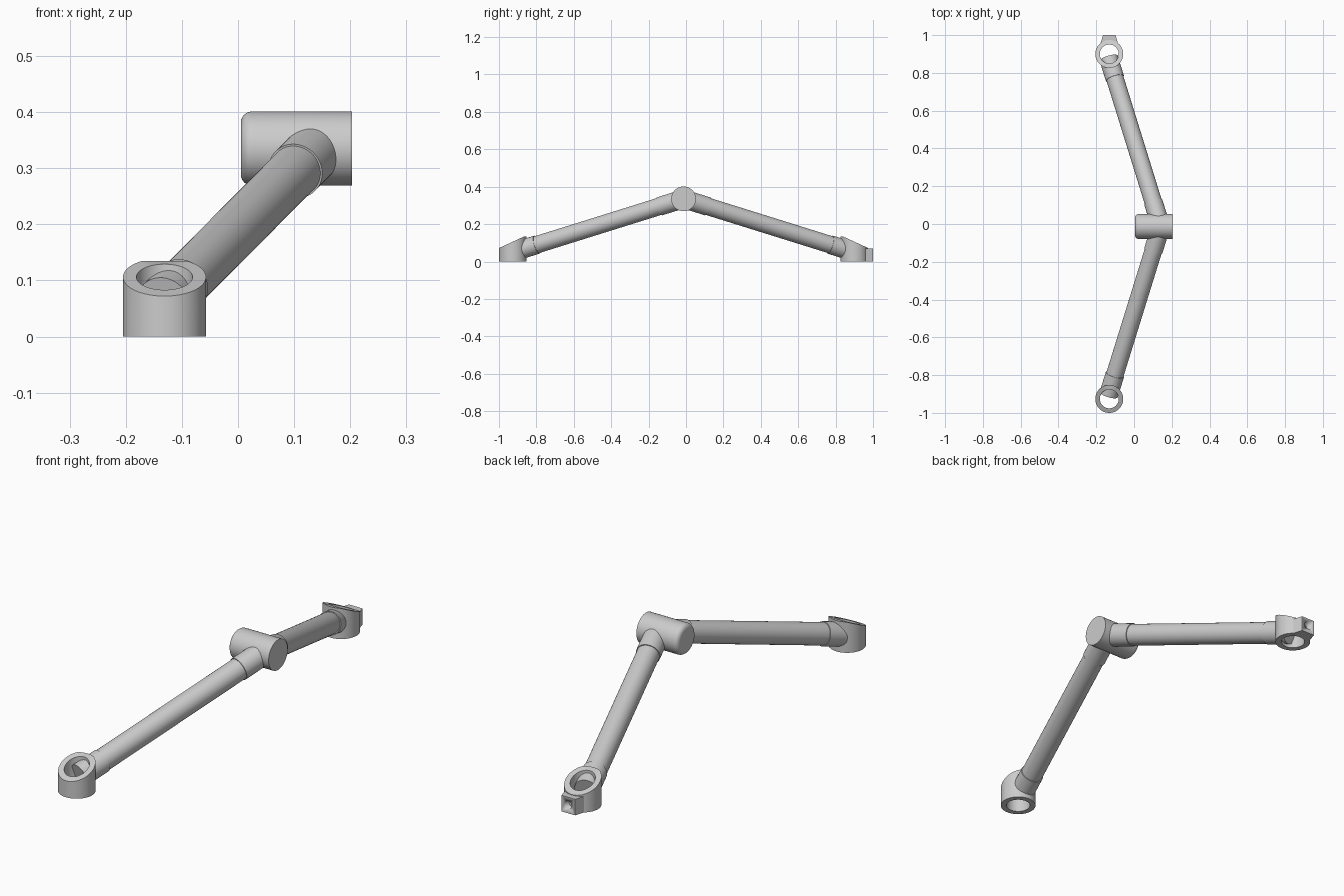
import bpy, bmesh, math
from mathutils import Vector

if "Cube" in bpy.data.objects:
    bpy.data.objects.remove(bpy.data.objects["Cube"])

MID = -0.013          # plane the two arms mirror about
HUB_Z = 0.335
RING_X = -0.131
R_OUT, R_IN = 0.074, 0.050


def finish(bm, name, angle=35):
    bmesh.ops.recalc_face_normals(bm, faces=bm.faces[:])
    mesh = bpy.data.meshes.new(name)
    bm.to_mesh(mesh)
    bm.free()
    ob = bpy.data.objects.new(name, mesh)
    bpy.context.collection.objects.link(ob)
    bpy.ops.object.select_all(action='DESELECT')
    ob.select_set(True)
    bpy.context.view_layer.objects.active = ob
    bpy.ops.object.shade_smooth_by_angle(angle=math.radians(angle))
    return ob


def lathe(name, origin, axis, profile, seg=48):
    """Closed solid turned about an axis; profile = (distance, radius) pairs."""
    rot = Vector((0, 0, 1)).rotation_difference(Vector(axis).normalized())
    bm = bmesh.new()
    loops = []
    for d, r in profile:
        loops.append([bm.verts.new(Vector(origin) + rot @ Vector(
            (r * math.cos(2 * math.pi * i / seg), r * math.sin(2 * math.pi * i / seg), d)))
            for i in range(seg)])
    for a, b in zip(loops, loops[1:]):
        for i in range(seg):
            j = (i + 1) % seg
            bm.faces.new((a[i], a[j], b[j], b[i]))
    bm.faces.new(loops[0])
    bm.faces.new(loops[-1])
    return finish(bm, name)


def ring(name, s, seg=64):
    """Upright eye with a slanted top that rises towards the arm."""
    cy = MID + s * 0.913
    bm = bmesh.new()

    def loop(r, top):
        out = []
        for i in range(seg):
            a = 2 * math.pi * i / seg
            x, y = r * math.cos(a), r * math.sin(a)
            z = min(0.135, 0.072 + 0.46 * (R_OUT - y)) if top else 0.0
            out.append(bm.verts.new((RING_X + x, cy + s * y, z)))
        return out

    loops = [loop(R_OUT, False), loop(R_OUT, True), loop(R_IN, True), loop(R_IN, False)]
    for k in range(4):
        a, b = loops[k], loops[(k + 1) % 4]
        for i in range(seg):
            j = (i + 1) % seg
            bm.faces.new((a[i], a[j], b[j], b[i]))
    return finish(bm, name)


# central hub, rounded at its left end
fillet = [(0.02 - 0.02 * math.cos(t * math.pi / 12), 0.046 + 0.02 * math.sin(t * math.pi / 12))
          for t in range(7)]
lathe("hub", (0.005, MID, HUB_Z), (1, 0, 0), fillet + [(0.198, 0.066)], 64)

# arms: tube, collars at both ends and the eye
for s, side in ((-1, "front"), (1, "back")):
    start = Vector((0.142, MID, HUB_Z))
    end = Vector((-0.134, MID + s * 0.89, 0.057))
    axis = end - start
    length = axis.length
    lathe(side + "_hub_collar", start, axis, [(0.02, 0.05), (0.14, 0.05)])
    lathe(side + "_arm_tube", start, axis, [(0.12, 0.0465), (length - 0.1, 0.0465)])
    lathe(side + "_end_collar", start, axis, [(length - 0.115, 0.05), (length, 0.05)])
    ring(side + "_eye", s)

# clamp lug on the back eye
bm = bmesh.new()
cy = MID + 0.913
outline = [(0.033, 0.100), (-0.033, 0.100)]
outline += [(0.062 * math.cos(math.radians(a)), 0.062 * math.sin(math.radians(a)))
            for a in range(152, 27, -8)]
base = bm.faces.new([bm.verts.new((RING_X + x, cy + y, 0)) for x, y in outline])
ext = bmesh.ops.extrude_face_region(bm, geom=[base])
bmesh.ops.translate(bm, vec=(0, 0, 0.070),
                    verts=[v for v in ext["geom"] if isinstance(v, bmesh.types.BMVert)])
lug = finish(bm, "clamp_lug")

# bolt hole through the lug tip
cutter = lathe("bolt_hole_cutter", (RING_X, cy + 0.066, 0.037), (0, 1, 0),
               [(0, 0.017), (0.06, 0.017)], 32)
cutter.hide_render = True
cutter.hide_set(True)
mod = lug.modifiers.new("bolt_hole", 'BOOLEAN')
mod.operation = 'DIFFERENCE'
mod.object = cutter
mod.solver = 'EXACT'
